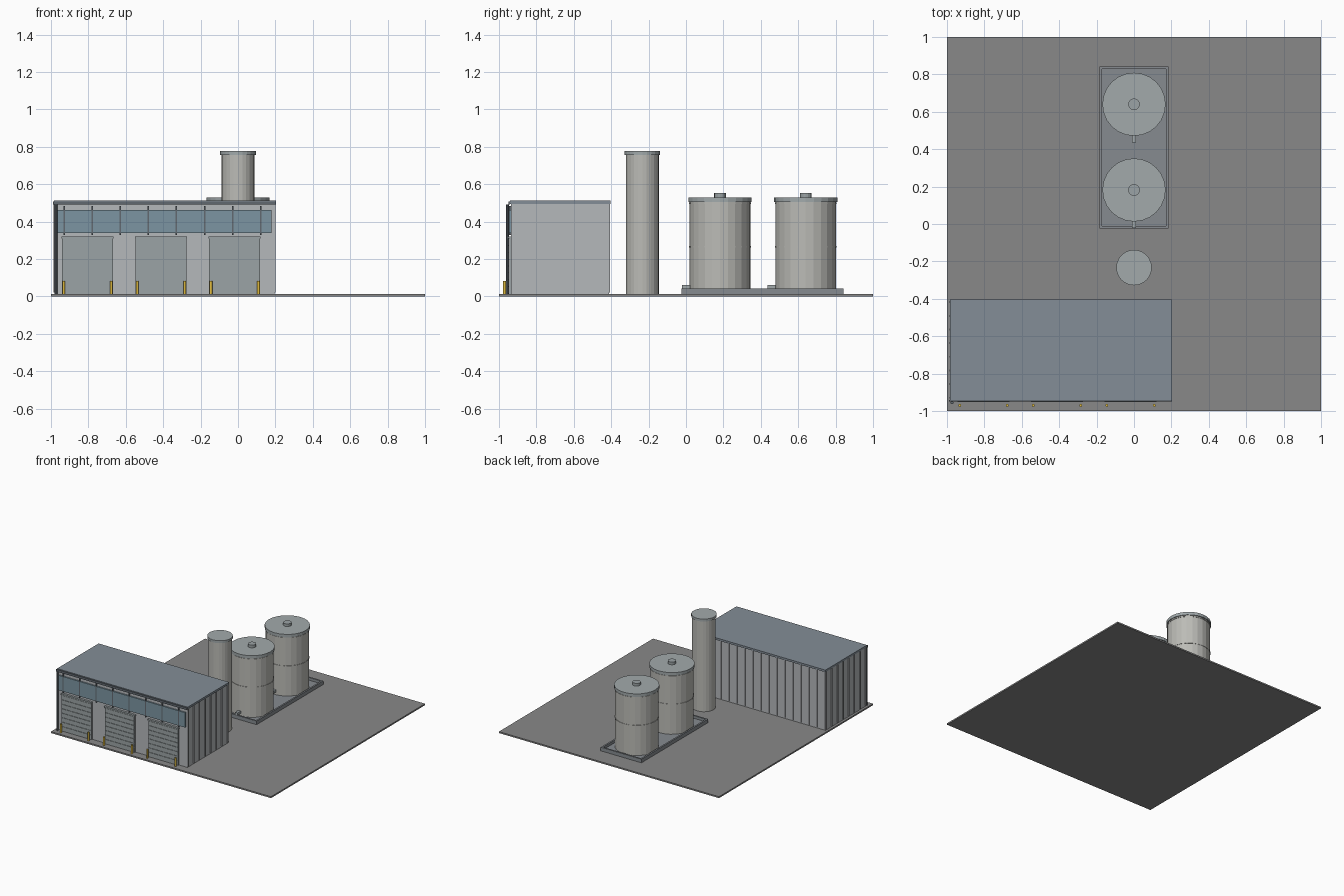
import bpy, bmesh, math
from mathutils import Matrix, Vector

if "Cube" in bpy.data.objects:
    bpy.data.objects.remove(bpy.data.objects["Cube"])


def mat(name, r, g, b):
    m = bpy.data.materials.new(name)
    m.diffuse_color = (r, g, b, 1)
    m.use_nodes = True
    m.node_tree.nodes["Principled BSDF"].inputs["Base Color"].default_value = m.diffuse_color
    return m


ASPHALT = mat("asphalt", 0.25, 0.25, 0.25)
WALL = mat("wall_metal", 0.46, 0.48, 0.50)
ROOF = mat("roof_blue_grey", 0.23, 0.27, 0.31)
GLASS = mat("glass", 0.20, 0.30, 0.36)
DARK = mat("dark_trim", 0.12, 0.14, 0.16)
DOOR = mat("door_grey", 0.33, 0.37, 0.38)
YELLOW = mat("bollard_yellow", 0.75, 0.50, 0.05)
TANK = mat("tank_shell", 0.50, 0.50, 0.47)
LID = mat("tank_lid", 0.36, 0.40, 0.41)
CONCRETE = mat("concrete", 0.24, 0.26, 0.28)


def finish(name, bm, material):
    mesh = bpy.data.meshes.new(name)
    bm.to_mesh(mesh)
    bm.free()
    mesh.materials.append(material)
    ob = bpy.data.objects.new(name, mesh)
    bpy.context.collection.objects.link(ob)
    return ob


def boxes(name, spans, material):
    """One object from boxes given as (x0, x1, y0, y1, z0, z1)."""
    bm = bmesh.new()
    for x0, x1, y0, y1, z0, z1 in spans:
        m = Matrix.Translation(((x0 + x1) / 2, (y0 + y1) / 2, (z0 + z1) / 2))
        m = m @ Matrix.Diagonal((x1 - x0, y1 - y0, z1 - z0, 1))
        bmesh.ops.create_cube(bm, size=1, matrix=m)
    return finish(name, bm, material)


def cylinder(name, x, y, r, z0, z1, material, sides=24):
    bm = bmesh.new()
    bmesh.ops.create_cone(bm, cap_ends=True, segments=sides, radius1=r, radius2=r, depth=z1 - z0,
                          matrix=Matrix.Translation((x, y, (z0 + z1) / 2)))
    return finish(name, bm, material)


G = 0.012  # top of the yard slab
boxes("yard_slab", [(-1, 1, -1, 1, 0, G)], ASPHALT)

# Warehouse shell and roof
X0, X1, Y0, Y1 = -0.98, 0.195, -0.935, -0.412
boxes("warehouse_walls", [(X0, X1, Y0, Y1, G, 0.495)], WALL)
boxes("warehouse_roof", [(-0.985, 0.202, -0.942, -0.403, 0.495, 0.512)], ROOF)
boxes("roof_gutter", [(-0.99, 0.202, -0.950, -0.942, 0.49, 0.508)], DARK)

# Vertical cladding ribs on both sides and the back
ribs = []
for i in range(8):
    y = Y0 + 0.006 + i * (Y1 - Y0 - 0.012) / 7
    ribs += [(X1, X1 + 0.006, y - 0.005, y + 0.005, 0.02, 0.495),
             (X0 - 0.006, X0, y - 0.005, y + 0.005, 0.02, 0.495)]
for i in range(17):
    x = X0 + 0.006 + i * (X1 - X0 - 0.012) / 16
    ribs.append((x - 0.005, x + 0.005, Y1, Y1 + 0.006, 0.02, 0.495))
boxes("cladding_ribs", ribs, WALL)

# Window band with mullions
boxes("window_band", [(-0.97, 0.18, -0.946, Y0, 0.34, 0.462)], GLASS)
boxes("window_mullions", [(-0.933 + i * 0.15, -0.925 + i * 0.15, -0.9475, Y0, 0.328, 0.482)
                          for i in range(8)], DARK)

# Three roller doors, each with slats, a header and two bollards
for n, x in enumerate((-0.805, -0.412, -0.018), 1):
    w = 0.136
    boxes(f"roller_door_{n}", [(x - w, x + w, -0.945, Y0, G, 0.312)], DOOR)
    boxes(f"door_slats_{n}", [(x - w + 0.004, x + w - 0.004, -0.949, -0.945,
                               G + 0.006 + i * 0.0365, G + 0.039 + i * 0.0365) for i in range(8)], DOOR)
    boxes(f"door_header_{n}", [(x - w - 0.003, x + w + 0.003, -0.953, Y0, 0.310, 0.321)], DOOR)
    for side, name in ((-1, "left"), (1, "right")):
        cylinder(f"bollard_{n}_{name}", x + side * 0.127, -0.970, 0.0075, G, 0.082, YELLOW, 12)

# Downspout at the left front corner
cylinder("downspout", -0.973, -0.955, 0.008, G, 0.492, DARK, 10)

# Chimney
cylinder("chimney_shaft", 0, -0.233, 0.088, G, 0.765, TANK)
cylinder("chimney_cap", 0, -0.233, 0.095, 0.757, 0.777, LID)

# Containment basin: floor with a raised rim
boxes("basin_floor", [(-0.182, 0.182, -0.02, 0.84, G, 0.02)], CONCRETE)
boxes("basin_rim", [(-0.185, -0.172, -0.023, 0.843, G, 0.042), (0.172, 0.185, -0.023, 0.843, G, 0.042),
                    (-0.172, 0.172, -0.023, -0.010, G, 0.042), (-0.172, 0.172, 0.830, 0.843, G, 0.042)],
      CONCRETE)

# Two storage tanks
for n, y in enumerate((0.182, 0.640), 1):
    cylinder(f"tank_shell_{n}", 0, y, 0.162, 0.02, 0.51, TANK)
    for k, z in enumerate((0.265, 0.497), 1):
        cylinder(f"tank_band_{n}_{k}", 0, y, 0.165, z - 0.004, z + 0.004, TANK)
    cylinder(f"tank_lid_{n}", 0, y, 0.169, 0.505, 0.53, LID)
    cylinder(f"tank_vent_{n}", 0, y, 0.031, 0.53, 0.552, DOOR, 16)
    boxes(f"tank_outlet_{n}", [(-0.011, 0.011, y - 0.203, y - 0.155, 0.042, 0.062)], LID)
